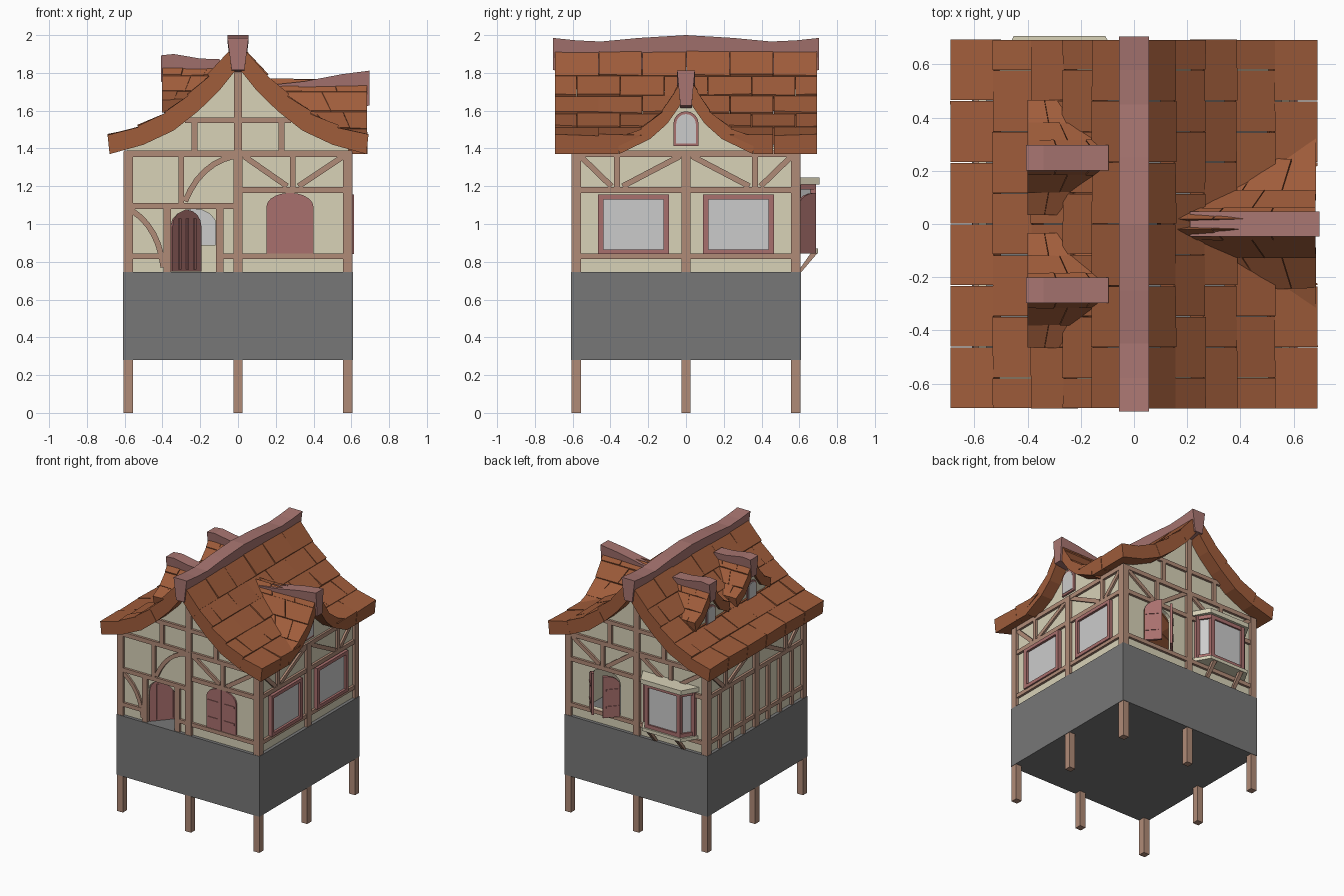
import bpy, bmesh, random
from math import cos, sin, pi, radians
from mathutils import Vector, Matrix

if "Cube" in bpy.data.objects:
    bpy.data.objects.remove(bpy.data.objects["Cube"])

random.seed(4)


def mat(name, r, g, b):
    m = bpy.data.materials.new(name)
    m.diffuse_color = [(c * 1.06 / 255) ** 2.2 for c in (r, g, b)] + [1]
    m.use_nodes = True
    m.node_tree.nodes["Principled BSDF"].inputs["Base Color"].default_value = m.diffuse_color
    return m


TILE, BEAM, CREAM = mat("tile", 150, 88, 58), mat("timber", 165, 130, 112), mat("plaster", 203, 197, 172)
TRIM, CAP = mat("trim", 158, 105, 103), mat("ridge", 157, 110, 106)
GLASS, STONE = mat("glass", 178, 178, 181), mat("stone", 112, 112, 112)

# wall coordinates: u along the wall, z up, d outwards
SIDES = {"front": lambda u, z, d: (u, -d, z), "back": lambda u, z, d: (u, d, z),
         "right": lambda u, z, d: (d, u, z), "left": lambda u, z, d: (-d, u, z),
         "top": lambda u, v, d: (u, v, d)}


def finish(name, bm, m):
    bmesh.ops.recalc_face_normals(bm, faces=bm.faces[:])
    me = bpy.data.meshes.new(name)
    bm.to_mesh(me)
    bm.free()
    if m:
        me.materials.append(m)
    o = bpy.data.objects.new(name, me)
    bpy.context.collection.objects.link(o)
    return o


def plate(name, side, pts, d0, d1, m):
    bm, f, n = bmesh.new(), SIDES[side], len(pts)
    a = [bm.verts.new(f(*p, d0)) for p in pts]
    b = [bm.verts.new(f(*p, d1)) for p in pts]
    bm.faces.new(a)
    bm.faces.new(b)
    for i in range(n):
        bm.faces.new((a[i], a[(i + 1) % n], b[(i + 1) % n], b[i]))
    return finish(name, bm, m)


def rect(u0, u1, z0, z1):
    return [(u0, z0), (u1, z0), (u1, z1), (u0, z1)]


def arch(u0, u1, z0, zs, zt, n=8):
    c, r = (u0 + u1) / 2, (u1 - u0) / 2
    return [(u0, z0), (u1, z0)] + [(c + r * cos(pi * i / n), zs + (zt - zs) * sin(pi * i / n)) for i in range(n + 1)]


def bar(side, u0, u1, z0, z1, d=0.603):
    plate(side + "_beam", side, rect(u0, u1, z0, z1), 0.57, d, BEAM)


def brace(side, p, q, c=None, w=0.03):
    # straight, or curved through control point c
    p, q = Vector(p), Vector(q)
    n = 6 if c else 1
    c = Vector(c) if c else (p + q) / 2
    left, right = [], []
    for i in range(n + 1):
        t = i / n
        pos = p * (1 - t) ** 2 + c * 2 * t * (1 - t) + q * t * t
        tan = ((c - p) * (1 - t) + (q - c) * t).normalized()
        nor = Vector((-tan.y, tan.x)) * w / 2
        left.append(tuple(pos + nor))
        right.append(tuple(pos - nor))
    plate(side + "_brace", side, left + right[::-1], 0.57, 0.6, BEAM)


def cut(o, cutters):
    for c in cutters:
        mod = o.modifiers.new("cut", "BOOLEAN")
        mod.object, mod.operation, mod.solver = c, "DIFFERENCE", "EXACT"
        mod.use_self = True
    dg = bpy.context.evaluated_depsgraph_get()
    dg.update()
    me = bpy.data.meshes.new_from_object(o.evaluated_get(dg))
    o.modifiers.clear()
    o.data = me
    for c in cutters:
        bpy.data.objects.remove(c)


def swing(o, x, y, ang):
    o.data.transform(Matrix.Translation((x, y, 0)) @ Matrix.Rotation(radians(ang), 4, "Z") @ Matrix.Translation((-x, -y, 0)))


# ---- base and posts
plate("stone_base", "front", rect(-0.61, 0.61, 0.28, 0.745), -0.61, 0.61, STONE)
P = 0.582
for x in (-P, 0, P):
    for y in (-P, 0, P):
        if x or y:
            plate("post", "top", rect(x - 0.025, x + 0.025, y - 0.025, y + 0.025), 0, 1.385, BEAM)

# ---- plaster walls with gables, hollow, with openings
half = [(0.585, 0.74), (0.585, 1.40), (0.34, 1.51), (0.21, 1.61), (0.10, 1.72)]
walls = plate("plaster_walls", "front", half + [(0, 1.84)] + [(-x, z) for x, z in half[::-1]], -0.585, 0.585, CREAM)
cut(walls, [plate("c1", "front", rect(-0.555, 0.555, 0.7, 2), -0.555, 0.555, None),
            plate("c2", "front", arch(-0.355, -0.115, 0.7, 0.99, 1.08), 0.5, 0.7, None),
            plate("c3", "back", arch(0.15, 0.40, 0.845, 1.09, 1.165), 0.5, 0.7, None),
            plate("c4", "back", rect(-0.44, -0.12, 0.89, 1.19), 0.5, 0.7, None)])

# ---- timber framing
for s in ("front", "back", "right", "left"):
    bar(s, -0.6, 0.6, 1.355, 1.388)
for s in ("front", "back"):
    bar(s, -0.28, 0.28, 1.535, 1.565)
    bar(s, -0.022, 0.022, 1.38, 1.84, 0.606)
    for x in (-0.23, 0.23):
        bar(s, x - 0.016, x + 0.016, 1.385, 1.54)
bays = [("front", 0.29), ("back", 0.29), ("back", -0.29)] + [(s, k * 0.365) for s in ("right", "left") for k in (1, -1)]
for s, c in bays:
    k = 1 if c > 0 else -1
    u0, u1 = sorted((0.02 * k, 0.57 * k))
    bar(s, u0, u1, 1.165, 1.197)
    bar(s, u0, u1, 0.815, 0.845)
    bar(s, c - 0.015, c + 0.015, 1.19, 1.36)
    brace(s, (0.03 * k, 1.36), (c - 0.03 * k, 1.2))
    brace(s, (0.56 * k, 1.36), (c + 0.03 * k, 1.2))
bar("front", -0.57, -0.02, 1.08, 1.112)
bar("front", -0.57, -0.39, 0.815, 0.845)
bar("front", -0.08, -0.02, 0.815, 0.845)
for x in (-0.375, -0.097):
    bar("front", x - 0.02, x + 0.02, 0.745, 1.09)
bar("front", -0.316, -0.286, 1.1, 1.36)
brace("front", (-0.28, 1.12), (-0.02, 1.36), (-0.2, 1.32))
brace("front", (-0.56, 1.07), (-0.395, 0.77), (-0.42, 0.98))
for y in (0.15, 0.29, 0.44):
    for k in (1, -1):
        bar("left", y * k - 0.015, y * k + 0.015, 0.745, 1.17)

# ---- windows on the right wall
for y0, y1 in ((0.09, 0.465), (-0.465, -0.09)):
    plate("window_glass", "right", rect(y0 + 0.02, y1 - 0.02, 0.86, 1.14), 0.58, 0.597, GLASS)
    for r in (rect(y0, y1, 0.84, 0.866), rect(y0, y1, 1.13, 1.156), rect(y0, y0 + 0.028, 0.866, 1.13),
              rect(y1 - 0.028, y1, 0.866, 1.13)):
        plate("window_frame", "right", r, 0.58, 0.615, TRIM)

# ---- door swung inwards, with plank battens
parts = [plate("door", "front", arch(-0.352, -0.118, 0.748, 0.985, 1.075), 0.565, 0.582, TRIM)]
for x in (-0.295, -0.235, -0.175):
    parts.append(plate("door_batten", "front", rect(x - 0.008, x + 0.008, 0.76, 1.03), 0.56, 0.59, TRIM))
for o in parts:
    swing(o, -0.352, -0.575, 49)

# ---- shutters: closed in front, half open at the back
for s, ang, sy in (("front", 0, -1), ("back", 48, 1)):
    for h, k in ((0.15, 1), (0.40, -1)):
        c = 0.275 - 0.001 * k
        pts = [(h, 0.845), (c, 0.845)] + [(c + (h - c) * sin(i * pi / 10), 1.09 + 0.075 * cos(i * pi / 10)) for i in range(6)]
        leaf = [plate("shutter", s, pts, 0.58, 0.598, TRIM)]
        for z in (0.92, 1.05):
            leaf.append(plate("shutter_strap", s, rect(*sorted((h + 0.01 * k, h + 0.1 * k)), z, z + 0.014), 0.59, 0.603, TRIM))
        for o in leaf:
            swing(o, h, sy * 0.59, ang * k)

# ---- bay window on the back wall


def plan(e):
    return [(-0.49 - e, 0.58), (-0.07 + e, 0.58), (-0.14 + e, 0.675 + e), (-0.42 - e, 0.675 + e)]


plate("bay_glass", "top", plan(0), 0.87, 1.21, GLASS)
plate("bay_sill", "top", plan(0.025), 0.845, 0.87, CREAM)
plate("bay_cap", "top", plan(0.032), 1.21, 1.245, CREAM)
for z in (0.87, 1.182):
    plate("bay_rail", "top", plan(0.012), z, z + 0.028, TRIM)
for x, y in ((-0.485, 0.595), (-0.075, 0.595), (-0.144, 0.673), (-0.416, 0.673)):
    plate("bay_post", "top", rect(x - 0.015, x + 0.015, y - 0.015, y + 0.015), 0.87, 1.21, TRIM)
for x in (-0.40, -0.16):
    plate("bay_bracket", "right", [(0.59, 0.745), (0.61, 0.745), (0.695, 0.845), (0.66, 0.845)], x - 0.014, x + 0.014, BEAM)


# ---- roof tiles: rows follow an outer and an inner profile of (distance, height)
def tile(bm, f, ai, ao, bi, bo, ta, tb):
    ai, ao, bi, bo = map(Vector, (ai, ao, bi, bo))
    ao = ai + (ao - ai) * random.uniform(0.93, 1.0)
    quads = []
    for j in (0, 1):
        end = bi + (bo - bi) * random.uniform(1.0, 1.12)
        quads.append([bm.verts.new(f(p.x, t[j], p.y)) for p, t in ((ai, ta), (ao, ta), (end, tb), (bi, tb))])
    a, b = quads
    bm.faces.new(a)
    bm.faces.new(b)
    for i in range(4):
        bm.faces.new((a[i], a[(i + 1) % 4], b[(i + 1) % 4], b[i]))


OUT = [(0.025, 1.94), (0.155, 1.785), (0.265, 1.68), (0.385, 1.588), (0.53, 1.515), (0.69, 1.465)]
INN = [(0.0, 1.83), (0.10, 1.705), (0.21, 1.598), (0.34, 1.495), (0.50, 1.42), (0.68, 1.37)]
W = 1.39 / 6
roofs = []
for k, name in ((1, "roof_right"), (-1, "roof_left")):
    bm = bmesh.new()
    for r in range(5):
        ys = [-0.695 + W * i for i in range(7)]
        if r % 2:
            ys = [-0.695] + [-0.695 + W * (i + 0.5) for i in range(6)] + [0.695]
        for y0, y1 in zip(ys, ys[1:]):
            t = (y0 + random.uniform(0.0005, 0.003), y1 - random.uniform(0.0005, 0.003))
            tile(bm, lambda s, t, z: (s * k, t, z), INN[r], OUT[r], INN[r + 1], OUT[r + 1], t, t)
    roofs.append(finish(name, bm, TILE))


def ridge(name, f, stations, wt, wb, h):
    bm, rings = bmesh.new(), []
    for t, z in stations:
        rings.append([bm.verts.new(f(s, t, zz)) for s, zz in ((-wt, z), (wt, z), (wb, z - h), (-wb, z - h))])
    for a, b in zip(rings, rings[1:]):
        for i in range(4):
            bm.faces.new((a[i], a[(i + 1) % 4], b[(i + 1) % 4], b[i]))
    bm.faces.new(rings[0])
    bm.faces.new(rings[-1])
    finish(name, bm, CAP)


wave = [(0.705, 1.985), (0.58, 1.972), (0.45, 1.966), (0.25, 1.985)]
ridge("main_ridge", lambda s, t, z: (s, t, z), [(-t, z) for t, z in wave] + [(0, 2.0)] + wave[::-1], 0.056, 0.034, 0.17)


# ---- dormers
def valley(z):
    # distance at which the main roof underside has height z
    for (x0, z0), (x1, z1) in zip(INN, INN[1:]):
        if z1 <= z <= z0:
            return x0 + (x1 - x0) * (z0 - z) / (z0 - z1)
    return INN[-1][0] if z < 1.5 else 0.02


def dormer(name, sx, yc, out, inn, end):
    bm = bmesh.new()
    for k in (1, -1):
        for r in range(len(out) - 1):
            a, b = [valley((out[i][1] + inn[i][1]) / 2) for i in (r, r + 1)]
            cuts = (0, 0.55, 1) if r % 2 else (0, 0.35, 0.7, 1)
            for u0, u1 in zip(cuts, cuts[1:]):
                ta, tb = [tuple(s + (end - s) * u for u in (u0 + 0.003, u1 - 0.003)) for s in (a, b)]
                tile(bm, lambda s, t, z: (t * sx, yc + s * k, z), inn[r], out[r], inn[r + 1], out[r + 1], ta, tb)
    finish(name, bm, TILE)


BO = [(0.02, 1.77), (0.06, 1.70), (0.125, 1.595), (0.24, 1.505), (0.36, 1.455)]
BI = [(0.0, 1.68), (0.04, 1.615), (0.10, 1.53), (0.19, 1.45), (0.355, 1.37)]
mid = [((a + c) / 2, (b + d) / 2) for (a, b), (c, d) in zip(BO[1:], BI[1:])]
cut(roofs[0], [plate("c5", "right", [(-y, z) for y, z in mid[::-1]] + mid + [(0.357, 1.2), (-0.357, 1.2)], 0.15, 0.9, None)])
dormer("right_dormer_roof", 1, 0, BO, BI, 0.685)
ridge("right_dormer_ridge", lambda s, t, z: (t, s, z), [(0.21, 1.74), (0.35, 1.755), (0.55, 1.793), (0.697, 1.812)], 0.047, 0.03, 0.185)
g = [(0.35, 1.375), (0.19, 1.46), (0.10, 1.54), (0.04, 1.63)]
plate("right_dormer_wall", "right", g + [(0, 1.69)] + [(-y, z) for y, z in g[::-1]], 0.56, 0.588, CREAM)
plate("right_dormer_frame", "right", arch(-0.067, 0.067, 1.412, 1.53, 1.597), 0.58, 0.602, TRIM)
plate("right_dormer_glass", "right", arch(-0.052, 0.052, 1.427, 1.53, 1.582), 0.59, 0.606, GLASS)

SO = [(0.02, 1.855), (0.065, 1.785), (0.13, 1.705), (0.215, 1.655)]
SI = [(0.0, 1.785), (0.045, 1.715), (0.10, 1.645), (0.20, 1.59)]
for yc in (0.25, -0.25):
    dormer("left_dormer_roof", -1, yc, SO, SI, 0.402)
    ridge("left_dormer_ridge", lambda s, t, z: (-t, yc + s, z), [(0.095, 1.872), (0.2, 1.876), (0.34, 1.9), (0.407, 1.893)], 0.048, 0.03, 0.14)
    g = [(0.17, 1.53), (0.17, 1.61), (0.10, 1.65), (0.045, 1.72)]
    plate("left_dormer_wall", "left", [(yc + y, z) for y, z in g + [(0, 1.79)]] + [(yc - y, z) for y, z in g[::-1]], 0.35, 0.38, CREAM)
    plate("left_dormer_frame", "left", arch(yc - 0.056, yc + 0.056, 1.575, 1.67, 1.715), 0.37, 0.388, TRIM)
    plate("left_dormer_glass", "left", arch(yc - 0.042, yc + 0.042, 1.588, 1.67, 1.702), 0.375, 0.392, GLASS)
